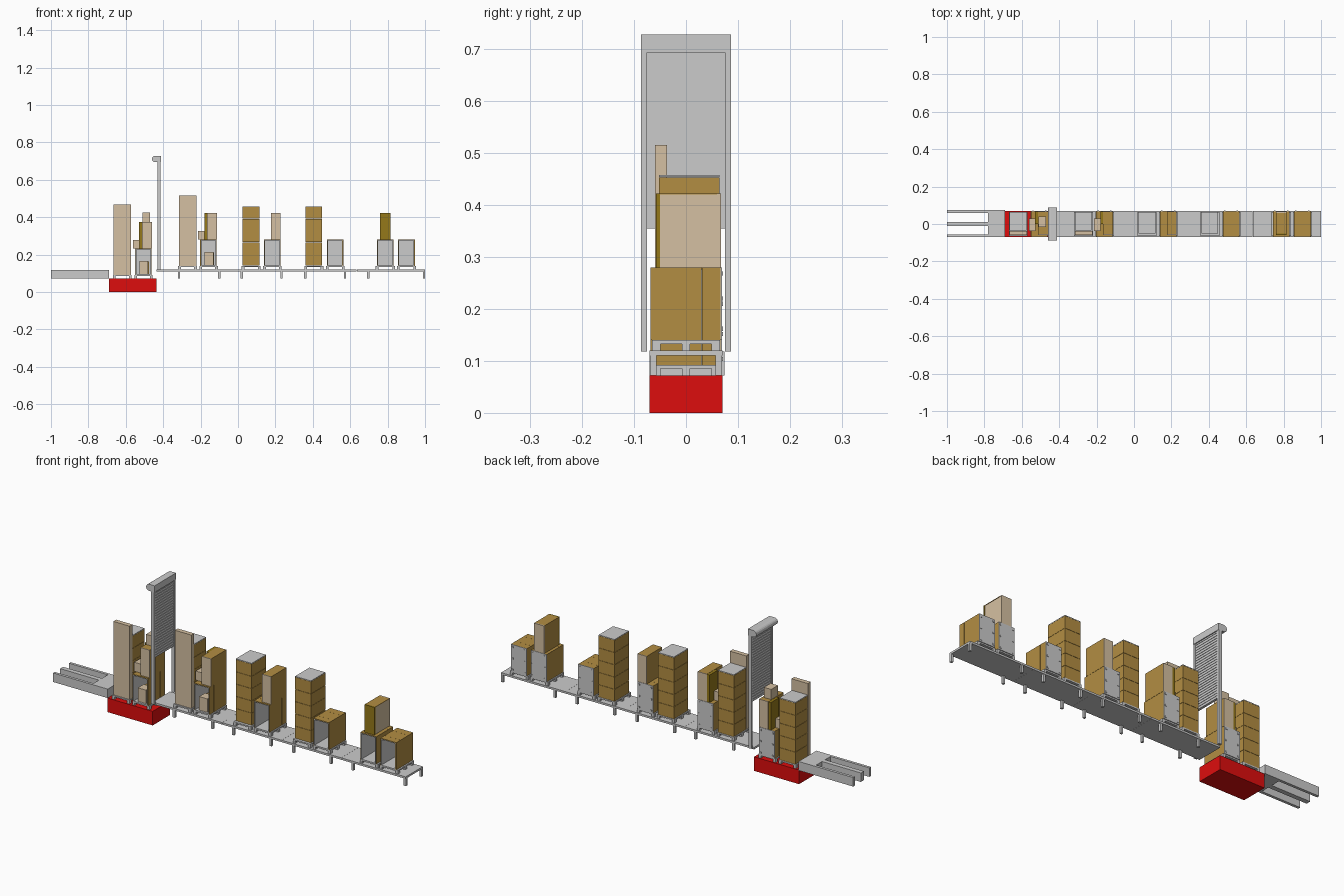
import bpy, bmesh, math

if "Cube" in bpy.data.objects:
    bpy.data.objects.remove(bpy.data.objects["Cube"])


def mat(name, c):
    m = bpy.data.materials.new(name)
    m.diffuse_color = (*c, 1)
    m.use_nodes = True
    m.node_tree.nodes["Principled BSDF"].inputs["Base Color"].default_value = m.diffuse_color
    return m


BROWN = mat("cardboard_brown", (0.45, 0.27, 0.055))
TAN = mat("light_tan", (0.665, 0.527, 0.36))
OLIVE = mat("dark_olive", (0.30, 0.19, 0.01))
RED = mat("red_paint", (0.73, 0.004, 0.004))


def boxes(name, items, m=None):
    """One object from a list of (x0, x1, y0, y1, z0, z1) blocks."""
    bm = bmesh.new()
    for x0, x1, y0, y1, z0, z1 in items:
        vs = bmesh.ops.create_cube(bm, size=1)["verts"]
        for v in vs:
            v.co = (x1 if v.co.x > 0 else x0,
                    y1 if v.co.y > 0 else y0,
                    z1 if v.co.z > 0 else z0)
    return finish(name, bm, m)


def finish(name, bm, m=None):
    bmesh.ops.recalc_face_normals(bm, faces=bm.faces)
    me = bpy.data.meshes.new(name)
    bm.to_mesh(me)
    bm.free()
    ob = bpy.data.objects.new(name, me)
    bpy.context.collection.objects.link(ob)
    if m:
        me.materials.append(m)
    return ob


def pallet(n, x0, x1, z):
    # deck on two rows of three feet
    w = 0.014
    items = [(x0, x1, -0.065, 0.065, z + 0.013, z + 0.02)]
    for xa in (x0, x1 - w):
        for y in (-0.057, 0, 0.057):
            items.append((xa, xa + w, y - 0.008, y + 0.008, z, z + 0.013))
    boxes(f"pallet_{n}", items)


def carton_stack(n, x0, x1, y0, z):
    # five cartons with a grey lid
    h, g = 0.0628, 0.0006
    boxes(f"carton_stack_{n}",
          [(x0, x1, y0, 0.064, z + i * h + g, z + (i + 1) * h - g) for i in range(5)], BROWN)
    boxes(f"stack_lid_{n}", [(x0, x1, y0, 0.064, z + 5 * h, z + 5 * h + 0.004)])


def open_cabinet(n, x0, x1, z):
    # open-fronted cabinet: brown skin, grey liner and bolted back plate
    t, h, y0, y1 = 0.003, 0.14, -0.068, 0.066
    skin = []
    for ya, yb in ((y0, -0.034), (-0.0335, 0.03), (0.0305, y1)):
        skin += [(x0, x0 + t, ya, yb, z, z + h),
                 (x1 - t, x1, ya, yb, z, z + h),
                 (x0 + t, x1 - t, ya, yb, z + h - t, z + h)]
    boxes(f"cabinet_skin_{n}", skin, BROWN)
    a, b, f = x0 + t, x1 - t, y0 - 0.0005
    boxes(f"cabinet_liner_{n}",
          [(a, a + t, f, y1, z, z + h - t), (b - t, b, f, y1, z, z + h - t),
           (a + t, b - t, f, y1, z, z + t),
           (a + t, b - t, f, y1, z + h - 2 * t, z + h - t)])
    boxes(f"cabinet_back_plate_{n}", [(x0, x1, y1, y1 + 0.003, z, z + h)])
    c = 0.004
    boxes(f"back_plate_bolts_{n}",
          [(x - c, x + c, y1 + 0.003, y1 + 0.005, zz - c, zz + c)
           for x in (x0 + 0.01, x1 - 0.01) for zz in (z + 0.012, z + 0.07, z + h - 0.012)])


def upright_box(n, x0, x1, z, h, core, face):
    # flat box with contrasting front and back panels
    boxes(f"upright_box_{n}", [(x0, x1, -0.054, 0.063, z, z + h)], core)
    boxes(f"upright_box_panels_{n}",
          [(x0, x1, -0.058, -0.054, z, z + h), (x0, x1, 0.063, 0.067, z, z + h)], face)


# red lift vehicle and its three-pronged fork
boxes("lift_vehicle", [(-0.69, -0.435, -0.07, 0.07, 0, 0.072)], RED)
boxes("lift_fork", [(-0.78, -0.69, -0.07, 0.074, 0.072, 0.118),
                    (-1, -0.78, -0.07, -0.056, 0.072, 0.118),
                    (-1, -0.78, -0.012, 0.012, 0.072, 0.118),
                    (-1, -0.78, 0.06, 0.074, 0.072, 0.118)])

# conveyor platform segments with legs
for i, (a, b, la, lb) in enumerate([(-0.435, -0.04, -0.316, -0.10),
                                    (-0.04, 0.297, 0.02, 0.232),
                                    (0.297, 0.635, 0.36, 0.572),
                                    (0.635, 1.0, 0.697, 0.994)]):
    boxes(f"platform_segment_{i}", [(a, b - 0.0005, -0.07, 0.07, 0.11, 0.12)])
    boxes(f"platform_legs_{i}", [(x - 0.006, x + 0.006, y - 0.006, y + 0.006, 0.072, 0.11)
                                 for x in (la, lb) for y in (-0.063, 0.063)])

# roller gate: posts, slatted shutter, rounded housing
boxes("gate_posts", [(-0.431, -0.414, s * 0.081 - 0.006, s * 0.081 + 0.006, 0.118, 0.70)
                     for s in (-1, 1)])
N, z0, z1 = 26, 0.355, 0.70
p = (z1 - z0) / N
boxes("gate_shutter", [(-0.427, -0.419, -0.075, 0.075, z0, z1)])
boxes("gate_shutter_slats", [(-0.429, -0.417, -0.075, 0.075, z0 + i * p, z0 + (i + 0.85) * p)
                             for i in range(N)])
r = 0.017
prof = [(-0.412, 0.694), (-0.412, 0.728)]
prof += [(-0.443 - r * math.sin(math.pi * k / 8), 0.711 + r * math.cos(math.pi * k / 8))
         for k in range(9)]
bm = bmesh.new()
ends = [[bm.verts.new((x, y, z)) for x, z in prof] for y in (-0.087, 0.087)]
for e in ends:
    bm.faces.new(e)
for i in range(len(prof)):
    j = (i + 1) % len(prof)
    bm.faces.new((ends[0][i], ends[0][j], ends[1][j], ends[1][i]))
finish("gate_housing", bm)

# loads: stack station x, cabinet x, deck height, tall panel present
stations = [(-0.665, -0.55, 0.072, True), (-0.316, -0.202, 0.12, True),
            (0.024, 0.139, 0.12, False), (0.36, 0.475, 0.12, False)]
for i, (xs, xc, zd, tall) in enumerate(stations):
    z = zd + 0.02
    pallet(f"{i}a", xs - 0.004, xs + 0.096, zd)
    pallet(f"{i}b", xc - 0.004, xc + 0.094, zd)
    carton_stack(i, xs, xs + 0.09, -0.036 if tall else -0.052, z)
    open_cabinet(i, xc, xc + 0.088, z)
    zt = z + 0.14
    if tall:
        boxes(f"tall_panel_{i}", [(xs, xs + 0.093, -0.06, -0.037, z, z + 0.376)], TAN)
        # small parcels inside and on top of the cabinet
        xa = xc + 0.024
        boxes(f"inner_parcel_{i}", [(xa, xa + 0.046, -0.06, -0.012, z + 0.004, z + 0.073)], TAN)
        boxes(f"inner_carton_{i}", [(xa + 0.004, xa + 0.05, -0.011, 0.05, z + 0.004, z + 0.07)], BROWN)
        xb = xc - 0.012
        boxes(f"top_parcel_{i}", [(xb, xb + 0.036, -0.038, 0.03, zt, zt + 0.046)], TAN)
        boxes(f"olive_slab_{i}", [(xc + 0.022, xc + 0.037, 0.0, 0.066, zt, zt + 0.141)], OLIVE)
    if i < 3:
        xu = xc + 0.037
        upright_box(i, xu, xu + 0.052, zt, 0.142, BROWN, TAN)
    if i == 0:
        boxes("crown_parcel", [(xc + 0.039, xc + 0.08, -0.015, 0.04, zt + 0.142, zt + 0.194)], TAN)

# end station: two cabinets, olive-fronted box with tan side frame
for n, x in (("4a", 0.742), ("4b", 0.855)):
    pallet(n, x - 0.006, x + 0.098, 0.12)
    open_cabinet(n, x, x + 0.09, 0.14)
boxes("end_box_front", [(0.758, 0.815, -0.058, -0.05, 0.28, 0.422)], OLIVE)
boxes("end_box_left", [(0.758, 0.764, -0.05, 0.06, 0.28, 0.42)], BROWN)
boxes("end_box_top", [(0.758, 0.815, -0.05, 0.06, 0.42, 0.422)], BROWN)
boxes("end_box_core", [(0.764, 0.813, -0.05, 0.06, 0.28, 0.42)], TAN)
boxes("end_box_back", [(0.758, 0.815, 0.06, 0.067, 0.28, 0.422)], TAN)
